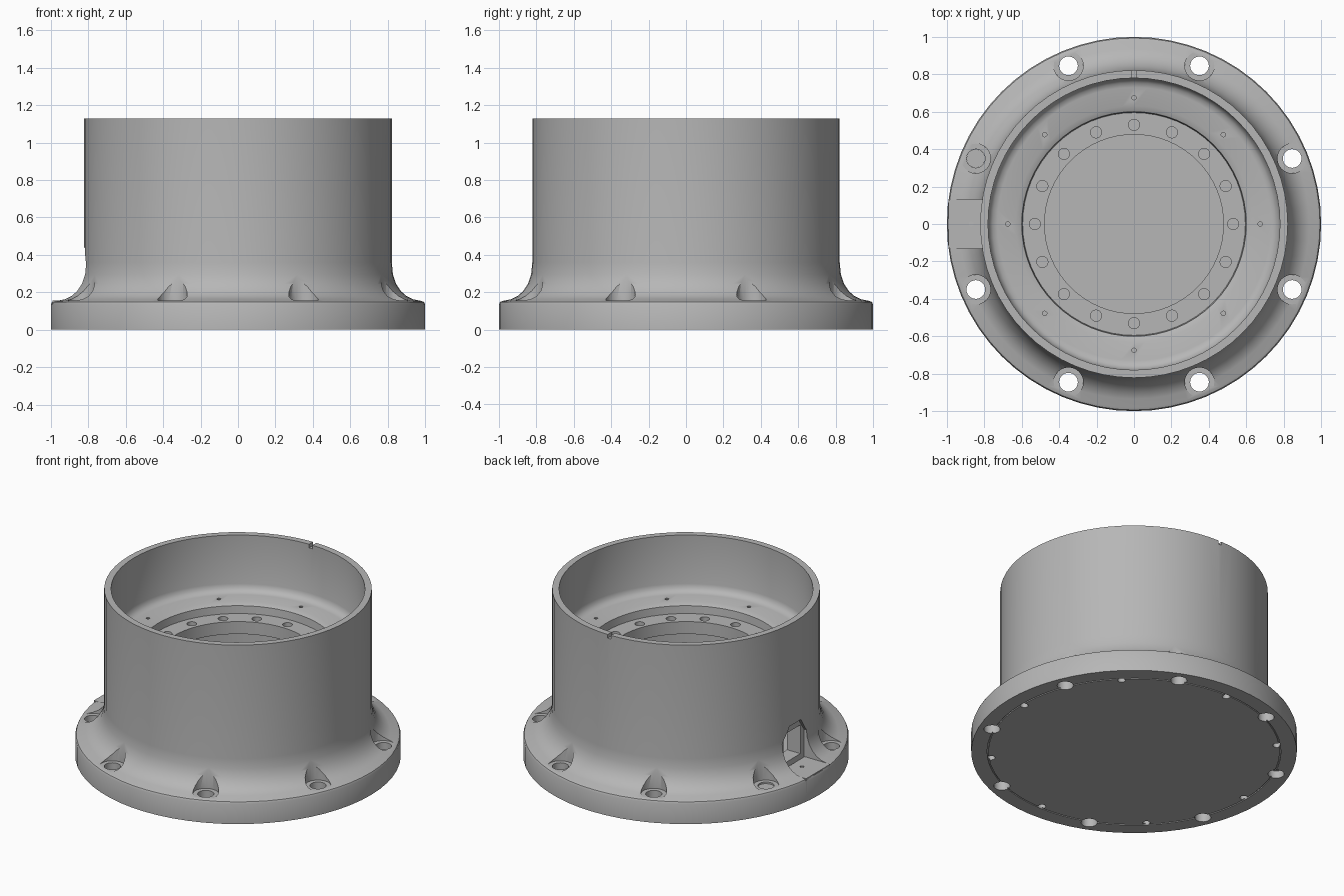
import bpy, bmesh, math
from mathutils import Matrix, Vector

if "Cube" in bpy.data.objects:
    bpy.data.objects.remove(bpy.data.objects["Cube"])

grey = bpy.data.materials.new("machined_grey")
grey.diffuse_color = (0.47, 0.47, 0.47, 1)
grey.use_nodes = True
grey.node_tree.nodes["Principled BSDF"].inputs["Base Color"].default_value = grey.diffuse_color


def make_object(name, bm):
    bmesh.ops.recalc_face_normals(bm, faces=bm.faces)
    mesh = bpy.data.meshes.new(name)
    bm.to_mesh(mesh)
    bm.free()
    mesh.materials.append(grey)
    obj = bpy.data.objects.new(name, mesh)
    bpy.context.collection.objects.link(obj)
    return obj


def lathe(name, profile, n=64):
    """Turn an (r, z) profile about z; both ends lie on the axis."""
    bm = bmesh.new()
    rings = []
    for r, z in profile:
        if r == 0:
            rings.append([bm.verts.new((0, 0, z))] * n)
        else:
            rings.append([bm.verts.new((r * math.cos(2 * math.pi * i / n),
                                        r * math.sin(2 * math.pi * i / n), z))
                          for i in range(n)])
    for a, b in zip(rings, rings[1:]):
        for i in range(n):
            j = (i + 1) % n
            quad = list(dict.fromkeys([a[i], a[j], b[j], b[i]]))
            bm.faces.new(quad)
    return make_object(name, bm)


def cylinders(name, count, ring, start, rad, z0, z1, sides=24):
    """Circular pattern of upright cylinders."""
    bm = bmesh.new()
    for k in range(count):
        a = math.radians(start) + 2 * math.pi * k / count
        m = Matrix.Translation((ring * math.cos(a), ring * math.sin(a), (z0 + z1) / 2))
        bmesh.ops.create_cone(bm, cap_ends=True, segments=sides, radius1=rad,
                              radius2=rad, depth=z1 - z0, matrix=m)
    return make_object(name, bm)


def prism(name, outline, x0, x1):
    """Extrude a (y, z) outline along x."""
    bm = bmesh.new()
    face = bm.faces.new([bm.verts.new((x0, y, z)) for y, z in outline])
    ext = bmesh.ops.extrude_face_region(bm, geom=[face])
    bmesh.ops.translate(bm, vec=Vector((x1 - x0, 0, 0)),
                        verts=[g for g in ext["geom"] if isinstance(g, bmesh.types.BMVert)])
    return make_object(name, bm)


def rect(hw, z0, z1):
    return [(-hw, z0), (hw, z0), (hw, z1), (-hw, z1)]


def cut(obj, cutter):
    cutter.hide_render = True
    mod = obj.modifiers.new("cut", 'BOOLEAN')
    mod.operation, mod.solver, mod.object = 'DIFFERENCE', 'EXACT', cutter
    bpy.context.view_layer.objects.active = obj
    bpy.ops.object.modifier_apply(modifier=mod.name)
    bpy.data.objects.remove(cutter, do_unlink=True)


def smooth(obj, angle=32):
    bpy.ops.object.select_all(action='DESELECT')
    obj.select_set(True)
    bpy.context.view_layer.objects.active = obj
    bpy.ops.object.shade_smooth_by_angle(angle=math.radians(angle))


# Housing: flange, flared foot, tube wall, stepped seat and lower cavity
housing = lathe("flanged_housing", [
    (0, 0), (0.895, 0), (0.895, 0.008), (0.903, 0.008), (0.903, 0),
    (1.0, 0), (1.0, 0.135), (0.994, 0.148), (0.98, 0.154),
    (0.935, 0.163), (0.90, 0.18), (0.87, 0.207), (0.845, 0.245), (0.828, 0.295),
    (0.822, 0.36), (0.822, 1.13), (0.78, 1.13),
    (0.78, 0.80), (0.772, 0.775), (0.755, 0.757), (0.73, 0.75),
    (0.632, 0.75), (0.60, 0.735), (0.595, 0.684),
    (0.478, 0.684), (0.478, 0.60), (0.70, 0.58), (0.70, 0.06), (0, 0.06)])

# Flange bolt holes with counterbores cut into the flare
cut(housing, cylinders("counterbores", 8, 0.915, 22.5, 0.079, 0.156, 0.5))
cut(housing, cylinders("bolt_holes", 8, 0.915, 22.5, 0.05, -0.1, 0.3))
# Base cover screw holes, seat screw holes and floor pin holes
cut(housing, cylinders("cover_holes", 8, 0.88, 0, 0.024, -0.1, 0.04, 16))
cut(housing, cylinders("seat_holes", 16, 0.53, 0, 0.03, 0.64, 0.72, 16))
cut(housing, cylinders("pin_holes", 8, 0.675, 0, 0.012, 0.70, 0.80, 10))
# Connector recess and window on the left side
cut(housing, prism("recess", [(-0.13, 0.15), (0.13, 0.15), (0.13, 0.34), (0.06, 0.44),
                              (-0.06, 0.44), (-0.13, 0.34)], -1.2, -0.795))
cut(housing, prism("window", rect(0.09, 0.19, 0.385), -1.1, -0.6))
# Index notch in the back of the rim
bm = bmesh.new()
bmesh.ops.create_cube(bm, size=1, matrix=Matrix.Translation((0, 0.8, 1.13))
                      @ Matrix.Diagonal((0.025, 0.2, 0.05, 1)))
cut(housing, make_object("rim_notch", bm))
smooth(housing)

# Flat pad in front of the connector window
pad = prism("connector_pad", rect(0.129, 0.06, 0.156), -0.991, -0.80)
cut(pad, cylinders("pad_hole", 1, 0.87, 180, 0.013, 0.10, 0.3, 12))

# Plug in one flange hole
plug = cylinders("hole_plug", 1, 0.915, 157.5, 0.0495, 0.05, 0.145)
smooth(plug)
